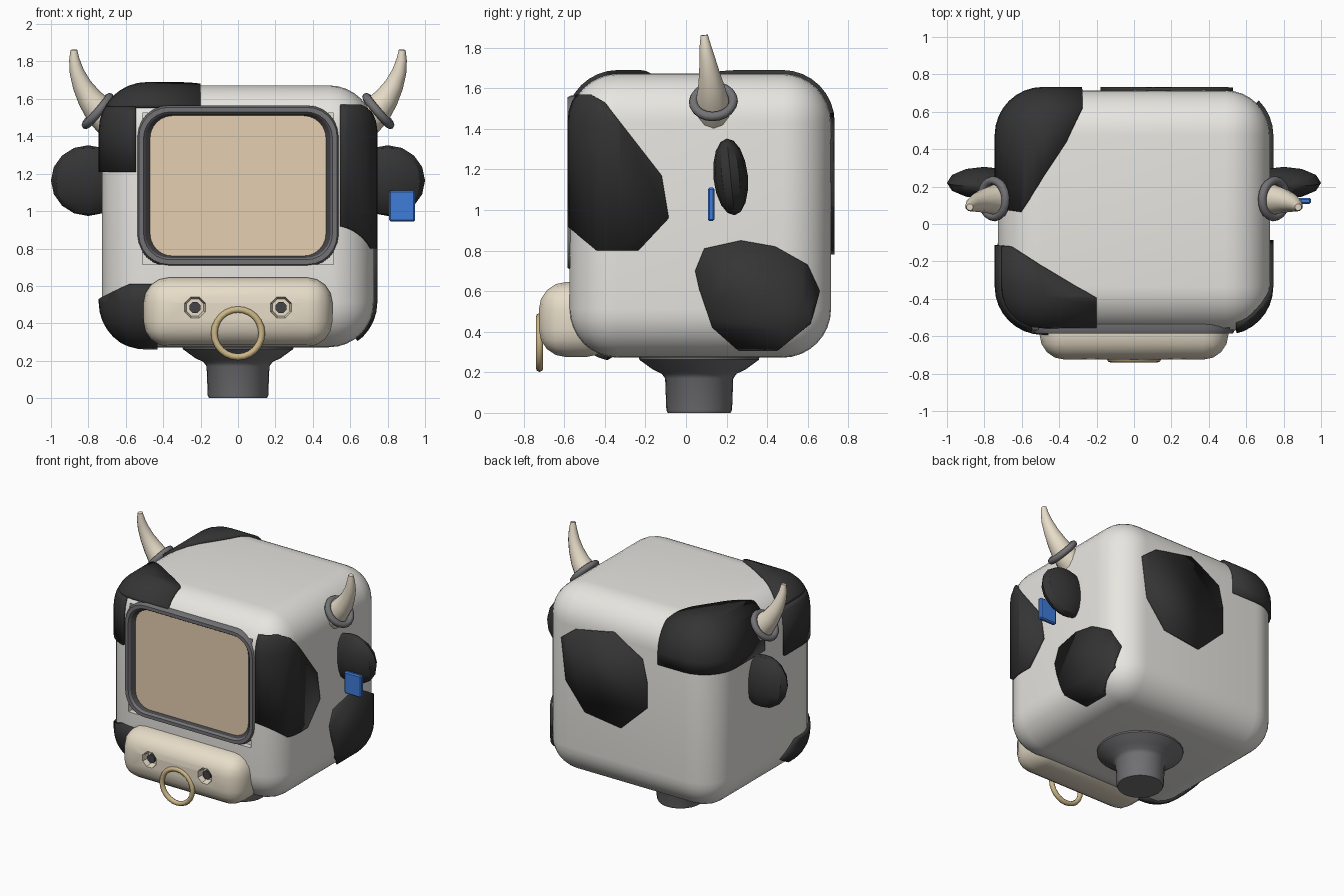
import bpy, bmesh, math
from mathutils import Vector, Matrix

if "Cube" in bpy.data.objects:
    bpy.data.objects.remove(bpy.data.objects["Cube"])

MATS = {}
for n, c in {"hide": (.80, .79, .75), "black": (.035, .035, .035), "cream": (.80, .72, .58),
             "screen": (.78, .62, .44), "gold": (.60, .47, .24), "blue": (.05, .20, .70),
             "grey": (.17, .17, .18), "dark": (.06, .06, .065)}.items():
    MATS[n] = bpy.data.materials.new(n)
    MATS[n].diffuse_color = (*c, 1)


def finish(name, bm, mat, smooth=None):
    """Turn a bmesh into an object with a material and optional smoothing."""
    me = bpy.data.meshes.new(name)
    bm.to_mesh(me)
    bm.free()
    ob = bpy.data.objects.new(name, me)
    bpy.context.collection.objects.link(ob)
    me.materials.append(MATS[mat])
    if smooth:
        shade(ob, smooth)
    return ob


def activate(ob):
    bpy.ops.object.select_all(action='DESELECT')
    ob.select_set(True)
    bpy.context.view_layer.objects.active = ob


def shade(ob, angle):
    activate(ob)
    bpy.ops.object.shade_smooth_by_angle(angle=math.radians(angle))


def box(lo, hi, r=0, seg=1):
    """Box between two corners, optionally with rounded edges."""
    bm = bmesh.new()
    lo, hi = Vector(lo), Vector(hi)
    bmesh.ops.create_cube(bm, size=1)
    for v in bm.verts:
        v.co = (lo + hi) / 2 + v.co * (hi - lo)
    if r:
        bmesh.ops.bevel(bm, geom=bm.edges[:], offset=r, segments=seg, profile=.5, affect='EDGES')
    bmesh.ops.recalc_face_normals(bm, faces=bm.faces[:])
    return bm


def cut(ob, cutter):
    cutter.hide_render = True
    m = ob.modifiers.new("cut", 'BOOLEAN')
    m.operation, m.object, m.solver = 'DIFFERENCE', cutter, 'EXACT'
    activate(ob)
    bpy.ops.object.modifier_apply(modifier=m.name)
    bpy.data.objects.remove(cutter)


def loft(loops, close=False, cap_last=False):
    """Skin between equally sized rings of points."""
    bm = bmesh.new()
    rings = [[bm.verts.new(p) for p in l] for l in loops]
    n = len(rings[0])
    for a, b in zip(rings, rings[1:]):
        for i in range(n):
            bm.faces.new((a[i], a[(i + 1) % n], b[(i + 1) % n], b[i]))
    if cap_last:
        bm.faces.new(rings[-1])
    return bm


def ring(name, centre, axis, major, minor, mat, n=24, m=8):
    q = Vector(axis).to_track_quat('Z', 'Y').to_matrix()
    loops = []
    for i in range(n + 1):
        a = 2 * math.pi * i / n
        loops.append([Vector(centre) + q @ Vector(((major + minor * math.cos(b)) * math.cos(a),
                      (major + minor * math.cos(b)) * math.sin(a), minor * math.sin(b)))
                      for b in (2 * math.pi * j / m for j in range(m))])
    bm = loft(loops)
    bmesh.ops.remove_doubles(bm, verts=bm.verts[:], dist=1e-5)
    bmesh.ops.recalc_face_normals(bm, faces=bm.faces[:])
    return finish(name, bm, mat, 60)


# head block with a pocket for the screen
LO, HI, R = Vector((-.727, -.575, .272)), Vector((.727, .715, 1.672)), .24
head = finish("head", box(LO, HI, R, 8), "hide")
cut(head, finish("pocket", box((-.51, -.9, .715), (.51, -.535, 1.525)), "hide"))
shade(head, 35)


# hide patches: convex cut-outs of a slightly inflated head shell
def patch(name, axes, pts, planes):
    t = Vector((.018,) * 3)
    bm = box(LO - t, HI + t, R + .018, 8)
    pts = [Vector(p) for p in pts]
    mid = sum(pts, Vector((0, 0))) / len(pts)
    cuts = [(Vector(c), Vector(n)) for c, n in planes]
    for p, q in zip(pts, pts[1:] + pts[:1]):
        d = q - p
        n2 = Vector((d.y, -d.x))
        if n2.dot(p - mid) < 0:
            n2 = -n2
        co, no = Vector(), Vector()
        for k in (0, 1):
            co[axes[k]], no[axes[k]] = p[k], n2[k]
        cuts.append((co, no))
    for co, no in cuts:
        bmesh.ops.bisect_plane(bm, geom=bm.verts[:] + bm.edges[:] + bm.faces[:],
                               plane_co=co, plane_no=no.normalized(), clear_outer=True)
    ob = finish(name, bm, "black", 30)
    s = ob.modifiers.new("thickness", 'SOLIDIFY')
    s.thickness, s.offset = .03, -1


patch("patch_right_front", (1, 2), [(-.9, 1.57), (-.47, 1.57), (-.40, 1.53), (-.12, 1.17), (-.085, .96),
      (-.235, .80), (-.44, .80), (-.9, 1.18)], [((.55, 0, 0), (-1, 0, 0))])
patch("patch_right_back", (1, 2), [(.09, .81), (.27, .85), (.44, .82), (.60, .73), (.66, .60), (.615, .44),
      (.45, .305), (.26, .305), (.13, .42), (.065, .61), (.045, .70)], [((.5, 0, 0), (-1, 0, 0))])
patch("patch_back", (0, 2), [(.53, 1.33), (.42, 1.415), (.10, 1.48), (-.14, 1.34), (-.18, 1.17), (-.18, .98),
      (.03, .78), (.33, .82), (.49, 1.02)], [((0, .5, 0), (0, -1, 0))])
patch("patch_back_corner", (0, 1), [(-.9, .9), (-.28, .9), (-.275, .63), (-.36, .44), (-.61, .065),
      (-.68, .075), (-.9, .25)], [((0, 0, 1.34), (0, 0, -1))])
corner = [(-.9, -.10), (-.665, -.12), (-.2, -.40), (-.2, -.9), (-.9, -.9)]
patch("patch_front_corner_top", (0, 1), corner, [((0, 0, 1.56), (0, 0, -1))])
patch("patch_front_corner_side", (0, 1), corner, [((0, 0, 1.56), (0, 0, 1)), ((0, 0, 1.21), (0, 0, -1)),
      ((-.55, 0, 0), (1, 0, 0))])
patch("patch_front_low", (0, 2), [(-.9, .45), (-.67, .57), (-.58, .61), (-.43, .61), (-.43, .1), (-.9, .1)],
      [((0, -.1, .42), (0, .15, .2)), ((0, -.1, .42), (0, .15, -.27))])


# screen frame, inner lip and screen
def rounded_rect(hw, hh, r, y, zc=1.135, n=6):
    pts = []
    for k, (sx, sz) in enumerate(((1, 1), (-1, 1), (-1, -1), (1, -1))):
        for i in range(n + 1):
            a = math.pi / 2 * (k + i / n)
            pts.append((sx * (hw - r) + r * math.cos(a), y, zc + sz * (hh - r) + r * math.sin(a)))
    return pts


frame = [rounded_rect(.54, .43, .17, -.515), rounded_rect(.54, .43, .17, -.565),
         rounded_rect(.53, .42, .16, -.585), rounded_rect(.505, .395, .14, -.585),
         rounded_rect(.495, .385, .13, -.570)]
lip = [frame[-1], rounded_rect(.47, .375, .12, -.548)]
finish("screen_frame", loft(frame), "grey", 30)
finish("screen_lip", loft(lip), "dark")
finish("screen", loft([rounded_rect(.485, .385, .12, -.547), rounded_rect(.47, .375, .12, -.5475)],
                      cap_last=True), "screen")

# snout with two eight-sided nostrils and a nose ring
snout = finish("snout", box((-.505, -.725, .275), (.505, -.36, .645), .135, 4), "cream")
for s in (-1, 1):
    for name, rad, y0, depth, mat in (("nostril_cut", .066, -.70, .08, "cream"),
                                      ("nostril", .032, -.68, .03, "dark")):
        bm = bmesh.new()
        bmesh.ops.create_cone(bm, cap_ends=True, segments=8, radius1=rad * .75 if mat == "cream" else rad,
                              radius2=rad, depth=depth,
                              matrix=Matrix.Translation((s * .23, y0 - .01, .485)) @ Matrix.Rotation(math.pi / 2, 4, 'X')
                              @ Matrix.Rotation(math.pi / 8, 4, 'Z'))
        ob = finish(name, bm, mat)
        if name == "nostril_cut":
            cut(snout, ob)
shade(snout, 30)
ring("nose_ring", (0, -.722, .347), (0, 1, 0), .127, .018, "gold")

# neck, lathed
prof = [(.001, 0), (.155, 0), (.162, .015), (.168, .17), (.185, .193), (.23, .215), (.295, .262), (.30, .30)]
neck = loft([[(r * math.cos(a), .065 + r * math.sin(a), z) for a in (2 * math.pi * i / 28 for i in range(28))]
             for r, z in prof])
finish("neck", neck, "grey", 40)

# ears, horns and horn rings on both sides
horn_path = [(.63, .14, 1.44, .092), (.69, .135, 1.49, .09), (.74, .13, 1.535, .083), (.795, .125, 1.605, .066),
             (.835, .115, 1.675, .051), (.862, .105, 1.745, .039), (.875, .095, 1.81, .028), (.878, .09, 1.862, .018)]
for s, side in ((-1, "left"), (1, "right")):
    bm = bmesh.new()
    bmesh.ops.create_uvsphere(bm, u_segments=12, v_segments=8, radius=1,
                              matrix=Matrix.Translation((s * .80, .22, 1.163)) @ Matrix.Rotation(.1, 4, 'X')
                              @ Matrix.Diagonal((.20, .085, .19, 1)))
    finish("ear_" + side, bm, "black", 30)
    loops = []
    for i, (x, y, z, r) in enumerate(horn_path):
        a, b = horn_path[max(i - 1, 0)], horn_path[min(i + 1, len(horn_path) - 1)]
        d = Vector((s * (b[0] - a[0]), b[1] - a[1], b[2] - a[2])).normalized()
        u = d.cross(Vector((0, 1, 0))).normalized()
        v = d.cross(u)
        loops.append([Vector((s * x, y, z)) + r * (u * math.cos(t) + v * math.sin(t))
                      for t in (2 * math.pi * k / 12 for k in range(12))])
    bm = loft(loops, cap_last=True)
    bmesh.ops.recalc_face_normals(bm, faces=bm.faces[:])
    finish("horn_" + side, bm, "cream", 45)
    ring("horn_ring_" + side, (s * .75, .135, 1.535), (s * .76, -.05, .65), .098, .023, "grey", 20)

# ear tag
finish("ear_tag", box((.807, .108, .945), (.947, .14, 1.11), .008), "blue")

for m in bpy.data.materials:
    if m.users and not m.is_grease_pencil:
        m.use_nodes = True
        m.node_tree.nodes["Principled BSDF"].inputs["Base Color"].default_value = m.diffuse_color
